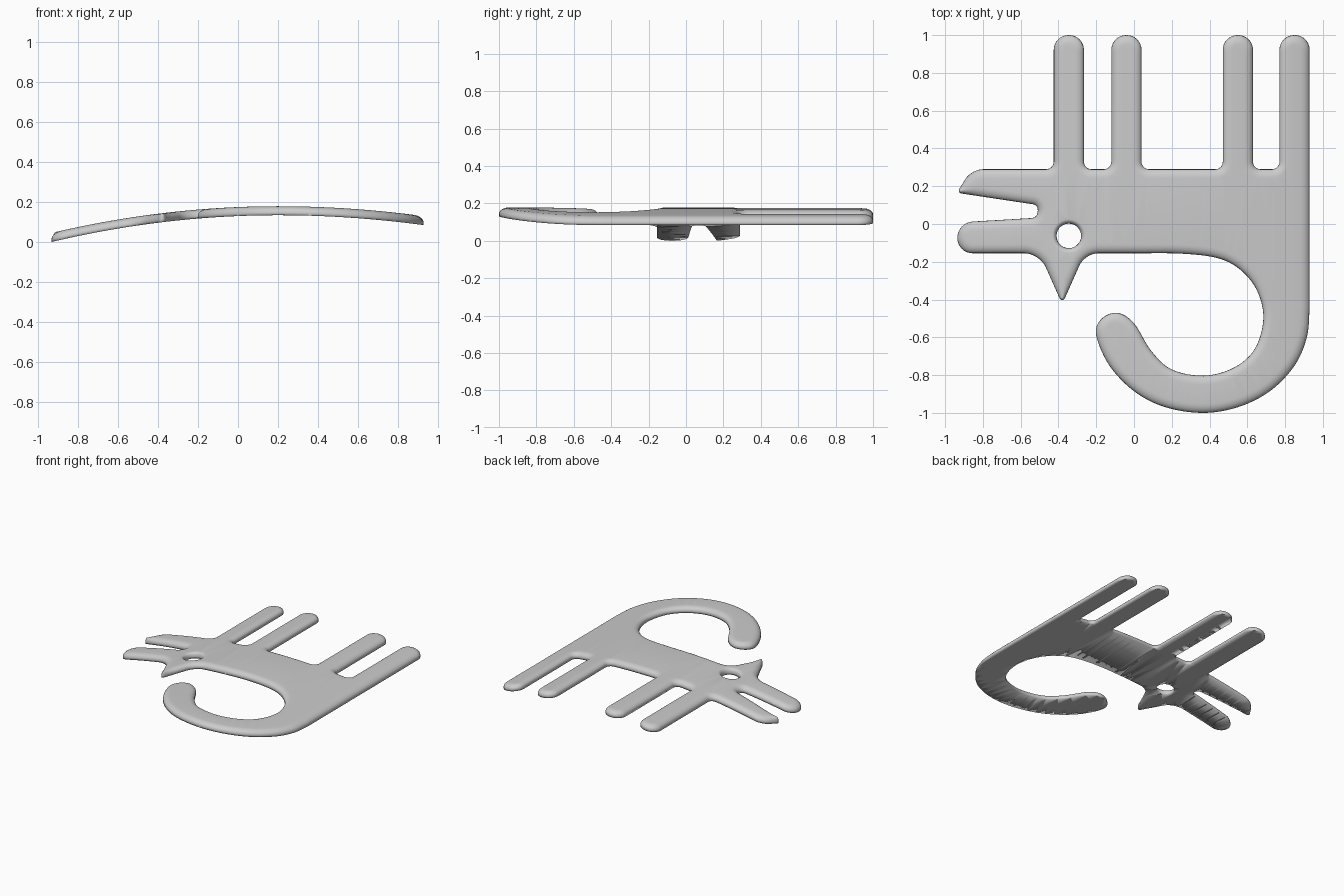
import bpy, bmesh, math
from mathutils import Vector

if "Cube" in bpy.data.objects:
    bpy.data.objects.remove(bpy.data.objects["Cube"])

THICK, ROUND, EYE_ROUND, STEP = 0.045, 0.048, 0.025, 0.015


def spline(pts, n=6):
    """Smooth curve through the points."""
    v = [Vector(p) for p in pts]
    v = [2 * v[0] - v[1]] + v + [2 * v[-1] - v[-2]]
    out = []
    for a, b, c, d in zip(v, v[1:], v[2:], v[3:]):
        for k in range(n):
            t = k / n
            out.append(0.5 * (2 * b + (c - a) * t + (2 * a - 5 * b + 4 * c - d) * t * t
                              + (3 * b - a - 3 * c + d) * t ** 3))
    return out + [v[-2]]


def corner(prev, c, nxt, d, n=8):
    """Rounded corner that starts d before c and ends d after it."""
    p, c, q = Vector(prev), Vector(c), Vector(nxt)
    a = c + (p - c).normalized() * min(d, 0.49 * (p - c).length)
    b = c + (q - c).normalized() * min(d, 0.49 * (q - c).length)
    h1, h2 = a.lerp(c, 0.55), b.lerp(c, 0.55)
    return [a * (1 - t) ** 3 + h1 * 3 * t * (1 - t) ** 2 + h2 * 3 * t * t * (1 - t) + b * t ** 3
            for t in (k / n for k in range(n + 1))]


def resample(pts):
    """Even spacing along the closed outline."""
    out = []
    for a, b in zip(pts, pts[1:] + pts[:1]):
        L = (b - a).length
        if L > 1e-5:
            m = max(1, round(L / STEP))
            out += [a.lerp(b, k / m) for k in range(m)]
    clean = [out[0]]
    for p in out[1:]:
        if (p - clean[-1]).length > STEP * 0.45:
            clean.append(p)
    if (clean[-1] - clean[0]).length < STEP * 0.45:
        clean.pop()
    return clean


def inset_dirs(pts, width):
    """Inward normals and safe rounding widths (narrower at tight tips)."""
    n = len(pts)
    dirs, w = [], []
    for i in range(n):
        e1, e2 = pts[i] - pts[i - 1], pts[(i + 1) % n] - pts[i]
        t = (e1.normalized() + e2.normalized()).normalized()
        dirs.append(Vector((-t.y, t.x)))
        turn = math.atan2(e1.x * e2.y - e1.y * e2.x, e1.dot(e2))
        r = 0.5 * (e1.length + e2.length) / turn if turn > 1e-4 else 9
        w.append(min(width, 0.75 * r))
    for _ in range(2):
        for i in range(n):
            w[i] = min(w[i], w[i - 1] + 0.4 * (pts[i] - pts[i - 1]).length)
        for i in range(n - 1, -1, -1):
            j = (i + 1) % n
            w[i] = min(w[i], w[j] + 0.4 * (pts[i] - pts[j]).length)
    return dirs, w


# Four legs, walked right to left along the body edge
walk = []
for x0, x1 in ((0.77, 0.93), (0.47, 0.63), (-0.12, 0.04), (-0.425, -0.265)):
    walk += [(x1, 0.29, 0 if x1 == 0.93 else 0.04), (x1, 1.0, 0.078),
             (x0, 1.0, 0.078), (x0, 0.29, 0.04)]
# Two jaws with a mouth slot, then the pointed ear
walk += [(-0.86, 0.29, 0.06), (-0.938, 0.165, 0.025), (-0.505, 0.10, 0.03), (-0.515, 0.033, 0.025),
         (-0.935, 0.008, 0.08), (-0.935, -0.155, 0.08), (-0.5, -0.155, 0.08),
         (-0.38, -0.425, 0.04), (-0.26, -0.155, 0.07)]
# Curled tail, belly to tip and back around to the rump
tail = spline([(0.0, -0.155), (0.25, -0.157), (0.44, -0.18), (0.56, -0.24), (0.65, -0.35),
               (0.685, -0.5), (0.64, -0.66), (0.53, -0.76), (0.37, -0.803), (0.2, -0.77),
               (0.09, -0.67), (0.0, -0.525), (-0.09, -0.47), (-0.175, -0.505), (-0.2, -0.59),
               (-0.13, -0.75), (0.0, -0.885), (0.16, -0.968), (0.36, -1.0), (0.55, -0.97),
               (0.72, -0.885), (0.85, -0.75), (0.915, -0.6), (0.93, -0.45)])
outline = []
for i, (x, y, d) in enumerate(walk):
    prev = walk[i - 1][:2] if i else tail[-1]
    nxt = walk[i + 1][:2] if i + 1 < len(walk) else tail[0]
    outline += corner(prev, (x, y), nxt, d) if d else [Vector((x, y))]
outline += tail
# Eye hole runs the other way round
eye = [Vector((-0.345 + 0.065 * math.cos(-k * math.tau / 28),
               -0.063 + 0.065 * math.sin(-k * math.tau / 28))) for k in range(28)]

# Solid plate: flat underside, upright rim, rounded shoulder, top skin
bm = bmesh.new()
top_edges, bottom_edges = [], []
profile = [(0, 0), (0.01, 0.3)] + [
    (1 - math.cos(a), 0.3 + 0.7 * math.sin(a)) for a in (k * math.pi / 12 for k in range(1, 7))]
for loop, width in ((resample(outline), ROUND), (eye, EYE_ROUND)):
    dirs, w = inset_dirs(loop, width)
    rings = []
    for off, h in profile:
        rings.append([bm.verts.new((*(p + d * wi * off), h * THICK))
                      for p, d, wi in zip(loop, dirs, w)])
    n = len(loop)
    for lo, hi in zip(rings, rings[1:]):
        for i in range(n):
            j = (i + 1) % n
            bm.faces.new((lo[i], lo[j], hi[j], hi[i]))
    for ring, edges in ((rings[0], bottom_edges), (rings[-1], top_edges)):
        edges += [bm.edges.get((ring[i], ring[(i + 1) % n])) for i in range(n)]
for edges, side in ((top_edges, 1), (bottom_edges, -1)):
    res = bmesh.ops.triangle_fill(bm, use_beauty=True, use_dissolve=False, edges=edges)
    for f in [g for g in res["geom"] if isinstance(g, bmesh.types.BMFace)]:
        f.normal_update()
        if f.normal.z * side < 0:
            f.normal_flip()

# Slice along x, then arch the whole sheet
for k in range(-15, 16):
    bmesh.ops.bisect_plane(bm, geom=bm.verts[:] + bm.edges[:] + bm.faces[:],
                           plane_co=(k * 0.06, 0, 0), plane_no=(1, 0, 0))
for v in bm.verts:
    dx = v.co.x - 0.2
    v.co.z += 0.133 - (0.093 if dx > 0 else 0.104) * dx * dx
low = min(v.co.z for v in bm.verts)
for v in bm.verts:
    v.co.z -= low
mesh = bpy.data.meshes.new("animal_plate")
bm.to_mesh(mesh)
bm.free()
plate = bpy.data.objects.new("animal_plate", mesh)
bpy.context.collection.objects.link(plate)
for p in mesh.polygons:
    p.use_smooth = True
